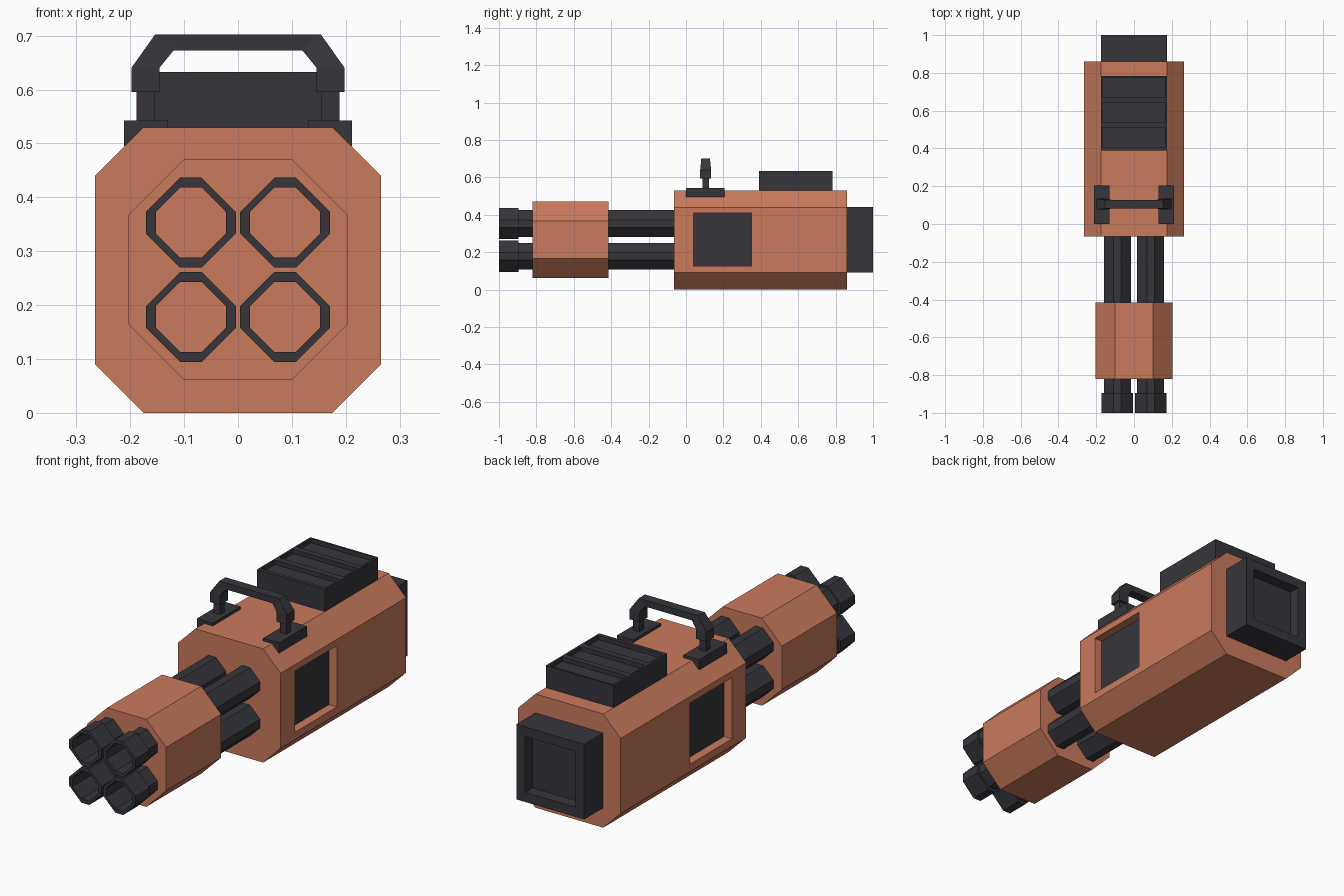
import bpy
import bmesh

if "Cube" in bpy.data.objects:
    bpy.data.objects.remove(bpy.data.objects["Cube"], do_unlink=True)


def make_material(name, color):
    mat = bpy.data.materials.new(name)
    mat.use_nodes = True
    mat.diffuse_color = (*color, 1)
    mat.node_tree.nodes["Principled BSDF"].inputs["Base Color"].default_value = (*color, 1)
    return mat


ORANGE = make_material("burnt orange", (0.59, 0.197, 0.107))
DARK = make_material("charcoal", (0.038, 0.036, 0.044))


def finish(name, bm, *mats):
    bmesh.ops.recalc_face_normals(bm, faces=bm.faces)
    mesh = bpy.data.meshes.new(name)
    bm.to_mesh(mesh)
    bm.free()
    obj = bpy.data.objects.new(name, mesh)
    bpy.context.collection.objects.link(obj)
    for mat in mats:
        mesh.materials.append(mat)
    return obj


def octagon(cx, cz, half, flat):
    """Chamfered square in the XZ plane; flat is half a straight side."""
    pts = [(flat, half), (half, flat), (half, -flat), (flat, -half),
           (-flat, -half), (-half, -flat), (-half, flat), (-flat, half)]
    return [(cx + x, cz + z) for x, z in pts]


def prism(name, outline, y0, y1, *mats):
    bm = bmesh.new()
    face = bm.faces.new([bm.verts.new((x, y0, z)) for x, z in outline])
    ext = bmesh.ops.extrude_face_region(bm, geom=[face], use_keep_orig=True)
    for v in ext["geom"]:
        if isinstance(v, bmesh.types.BMVert):
            v.co.y = y1
    return finish(name, bm, *mats)


def box(name, x, y, z, *mats):
    return prism(name, [(x[0], z[0]), (x[1], z[0]), (x[1], z[1]), (x[0], z[1])], *y, *mats)


def carve(obj, cutters):
    """Cut recesses into obj, then discard the cutters."""
    for cutter in cutters:
        cutter.hide_render = True
        mod = obj.modifiers.new("recess", "BOOLEAN")
        mod.operation = "DIFFERENCE"
        mod.solver = "EXACT"
        mod.object = cutter
    graph = bpy.context.evaluated_depsgraph_get()
    result = bpy.data.meshes.new_from_object(obj.evaluated_get(graph))
    obj.modifiers.clear()
    obj.data = result
    for cutter in cutters:
        bpy.data.objects.remove(cutter, do_unlink=True)


def tube(name, cx, cz, sections, inner):
    """Octagonal tube; sections are (y, outer half width) from front to back."""
    bm = bmesh.new()
    rings = []
    path = [(sections[-1][0], inner), (sections[0][0], inner)] + sections
    for y, half in path:
        rings.append([bm.verts.new((x, y, z)) for x, z in octagon(cx, cz, half, 0.02)])
    for a, b in zip(rings, rings[1:] + rings[:1]):
        for i in range(8):
            j = (i + 1) % 8
            bm.faces.new((a[i], a[j], b[j], b[i]))
    return finish(name, bm, DARK)


# Main housing with a dark recessed panel on each side
body = prism("housing", octagon(0, 0.265, 0.265, 0.175), -0.065, 0.86, ORANGE, DARK)
carve(body, [box("window_cutter", (s * 0.224, s * 0.3), (0.04, 0.35), (0.125, 0.41), ORANGE)
             for s in (-1, 1)])
for poly in body.data.polygons:
    if abs(poly.normal.x) > 0.9 and abs(abs(poly.center.x) - 0.224) < 0.005:
        poly.material_index = 1

# Barrel shroud
prism("barrel_shroud", octagon(0, 0.266, 0.204, 0.101), -0.82, -0.415, ORANGE)

# Four hollow barrels with wider muzzles
for side, sx in (("right", -1), ("left", 1)):
    for level, cz in (("lower", 0.178), ("upper", 0.353)):
        tube(f"{level}_{side}_barrel", sx * 0.0875, cz,
             [(-1, 0.0835), (-0.895, 0.0835), (-0.895, 0.072), (-0.06, 0.072)], 0.065)

# Rear block with a square recess
rear = box("rear_block", (-0.175, 0.175), (0.85, 1.0), (0.092, 0.442), DARK)
carve(rear, [box("rear_cutter", (-0.13, 0.13), (0.945, 1.1), (0.137, 0.397), DARK)])

# Top vent with three slots
vent = box("top_vent", (-0.175, 0.175), (0.39, 0.783), (0.5, 0.633), DARK)
carve(vent, [box("slot_cutter", (-0.166, 0.166), (y, y + 0.102), (0.613, 0.7), DARK)
             for y in (0.408, 0.541, 0.672)])

# Carry handle: feet, posts and a bent grip
for side, sx in (("right", -1), ("left", 1)):
    box(f"{side}_handle_foot", (sx * 0.13, sx * 0.212), (0, 0.205), (0.495, 0.543), DARK)
    box(f"{side}_handle_post", (sx * 0.155, sx * 0.188), (0.088, 0.122), (0.53, 0.6), DARK)

half_outer = [(0.198, 0.595), (0.198, 0.64), (0.154, 0.702)]
half_inner = [(0.12, 0.672), (0.146, 0.64), (0.146, 0.595)]
bm = bmesh.new()
sections = []
for s, order in ((-1, 1), (1, -1)):
    for (ox, oz), (ix, iz) in list(zip(half_outer, reversed(half_inner)))[::order]:
        w = 0.023 if oz > 0.65 else 0.029
        sections.append([bm.verts.new((s * x, 0.105 + y, z)) for x, y, z in
                         ((ox, -w, oz), (ox, w, oz), (ix, w, iz), (ix, -w, iz))])
for a, b in zip(sections, sections[1:]):
    for i in range(4):
        j = (i + 1) % 4
        bm.faces.new((a[i], a[j], b[j], b[i]))
bm.faces.new(sections[0])
bm.faces.new(sections[-1])
finish("handle_grip", bm, DARK)
